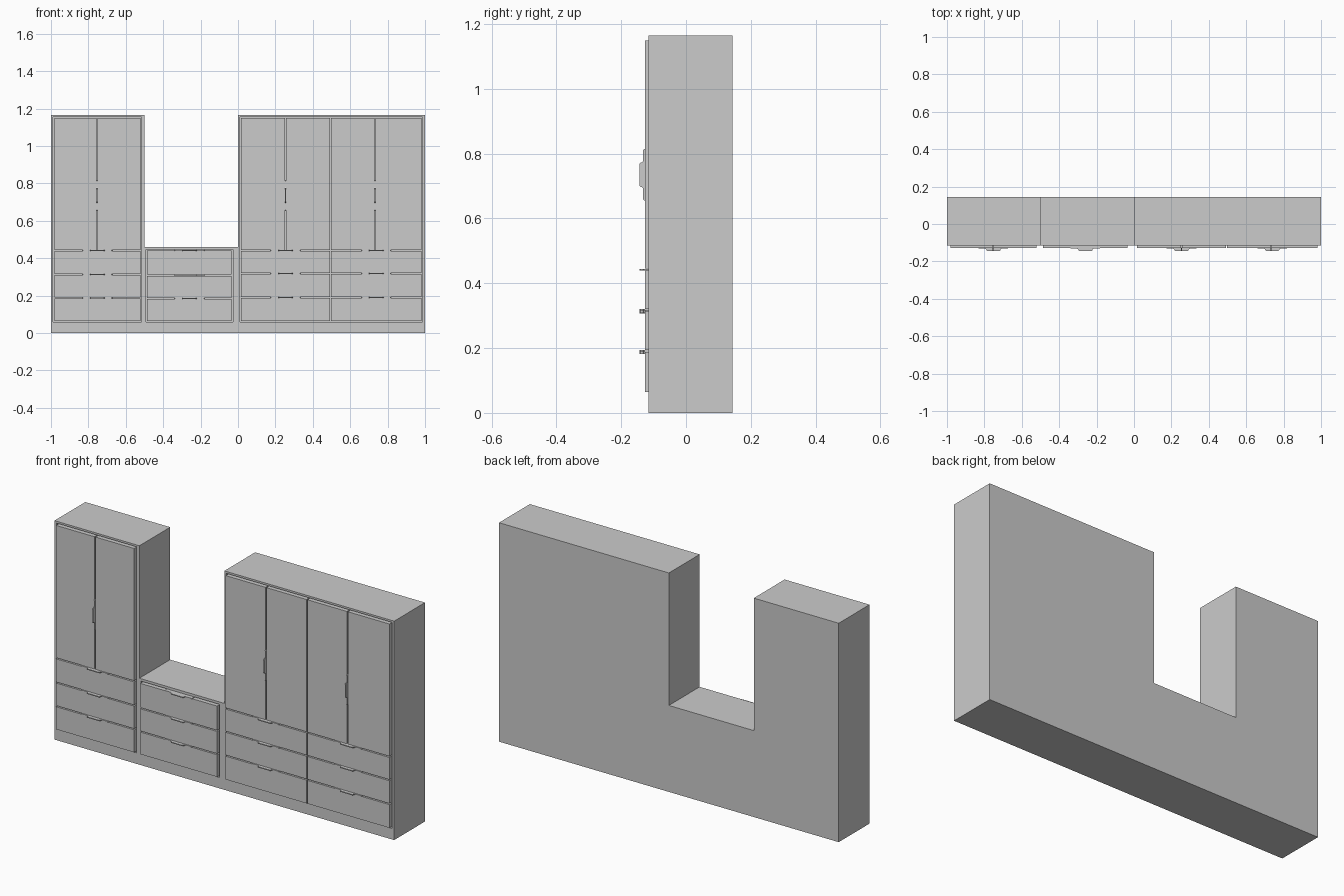
import bpy, bmesh
from mathutils import Vector

if "Cube" in bpy.data.objects:
    bpy.data.objects.remove(bpy.data.objects["Cube"])

FRONT, BACK = -0.115, 0.144      # carcass depth
FACE = -0.127                    # front of doors and drawers
FLOOR = FRONT + 0.012            # bottom of the shallow front openings
GAP = 0.006


def finish(bm, name):
    bmesh.ops.recalc_face_normals(bm, faces=bm.faces)
    me = bpy.data.meshes.new(name)
    bm.to_mesh(me)
    bm.free()
    ob = bpy.data.objects.new(name, me)
    bpy.context.collection.objects.link(ob)
    return ob


def prism(name, points, offset):
    bm = bmesh.new()
    face = bm.faces.new([bm.verts.new(p) for p in points])
    ext = bmesh.ops.extrude_face_region(bm, geom=[face])
    verts = [v for v in ext["geom"] if isinstance(v, bmesh.types.BMVert)]
    bmesh.ops.translate(bm, verts=verts, vec=Vector(offset))
    return finish(bm, name)


def box(name, x0, x1, y0, y1, z0, z1):
    return prism(name, [(x0, y0, z0), (x1, y0, z0), (x1, y0, z1), (x0, y0, z1)],
                 (0, y1 - y0, 0))


# Stepped carcass: tall cabinet, low chest, wide tall cabinet
outline = [(-1, 0), (1, 0), (1, 1.165), (0, 1.165), (0, 0.46),
           (-0.5, 0.46), (-0.5, 1.165), (-1, 1.165)]
carcass = prism("carcass", [(x, FRONT, z) for x, z in outline], (0, BACK - FRONT, 0))

# Openings: x range, top, drawer column splits, drawer seams, door splits
LOW, SEAM = 0.058, 0.442
openings = [
    (-0.988, -0.516, 1.155, [], (0.313, 0.187), [-0.754]),
    (-0.492, -0.028, 0.447, [], (0.309, 0.185), None),
    (0.010, 0.986, 1.155, [0.495], (0.318, 0.191), [0.253, 0.495, 0.733]),
]

# Cut the shallow recess behind each group of fronts
for x0, x1, top, *_ in openings:
    cutter = box("opening_cutter", x0, x1, FRONT - 0.1, FLOOR, LOW, top)
    cutter.hide_render = True
    cutter.hide_viewport = True
    mod = carcass.modifiers.new("opening", "BOOLEAN")
    mod.operation = "DIFFERENCE"
    mod.solver = "EXACT"
    mod.object = cutter


def cells(lo, hi, splits):
    edges = [lo + GAP / 2] + sorted(splits) + [hi - GAP / 2]
    return [(a + GAP / 2, b - GAP / 2) for a, b in zip(edges, edges[1:])]


# Edge-pull handle: long thin plate with a raised grip in the middle
HALF = [(0.080, FLOOR), (0.080, -0.129), (0.077, -0.132), (0.045, -0.132),
        (0.040, -0.134), (0.038, -0.137), (0.037, -0.141), (0.033, -0.144)]
HANDLE = HALF + [(-u, y) for u, y in reversed(HALF)]
T = 0.005


def drawer_handle(x, z):
    prism("drawer_handle", [(x + u, y, z - T / 2) for u, y in HANDLE], (0, 0, T))


def door_handle(x, z):
    prism("door_handle", [(x - T / 2, y, z + u) for u, y in HANDLE], (T, 0, 0))


for x0, x1, top, cols, seams, doors in openings:
    # Drawer fronts with pulls along their top edges
    drawer_top = SEAM + GAP / 2 if doors is not None else top
    splits = list(seams)
    for a, b in cells(x0, x1, cols):
        for c, d in cells(LOW, drawer_top if doors is None else SEAM + GAP / 2, splits):
            box("drawer_front", a, b, FACE, FLOOR, c, d)
        centre = (a + b) / 2
        for z in (SEAM, *seams):
            drawer_handle(centre, z)
    # Doors with pulls in the meeting gaps
    if doors is not None:
        for a, b in cells(x0, x1, doors):
            box("door", a, b, FACE, FLOOR, SEAM + GAP / 2, top - GAP)
        for x in doors:
            if x not in cols:
                door_handle(x, 0.735)
